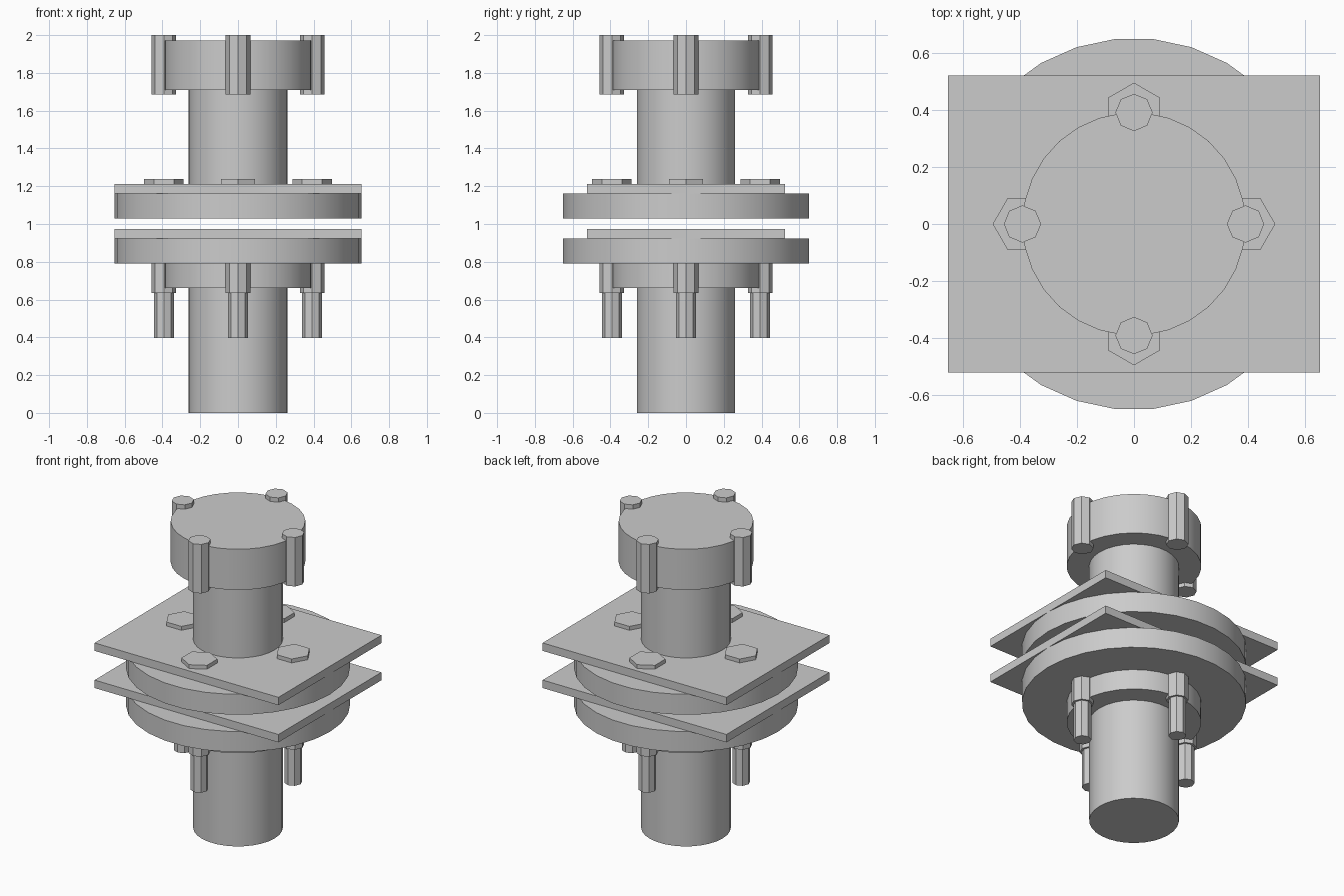
import bpy
import math

if "Cube" in bpy.data.objects:
    bpy.data.objects.remove(bpy.data.objects["Cube"], do_unlink=True)

steel = bpy.data.materials.new("plain grey steel")
steel.use_nodes = True
GREY = (0.6, 0.6, 0.6, 1.0)
steel.diffuse_color = GREY
steel.node_tree.nodes["Principled BSDF"].inputs["Base Color"].default_value = GREY

R = 0.654             # main disc radius, all other sizes are fractions of it
BOLT_CIRCLE = 0.6 * R


def finish(name):
    obj = bpy.context.object
    obj.name = name
    obj.data.materials.append(steel)
    bpy.ops.object.shade_smooth_by_angle(angle=math.radians(30))
    return obj


def cylinder(name, radius, bottom, top, sides=30, x=0, y=0, first_angle=0):
    """Upright prism with one corner pointing along first_angle."""
    bpy.ops.mesh.primitive_cylinder_add(
        vertices=sides, radius=radius, depth=top - bottom,
        location=(x, y, (bottom + top) / 2),
        rotation=(0, 0, first_angle - math.pi / 2))
    return finish(name)


def plate(name, bottom, top):
    bpy.ops.mesh.primitive_cube_add(size=1, location=(0, 0, (bottom + top) / 2))
    bpy.context.object.scale = (2 * R, 1.6 * R, top - bottom)
    bpy.ops.object.transform_apply(location=False, rotation=False, scale=True)
    return finish(name)


def bolt_ring(name, radius, bottom, top, sides):
    """Four equal prisms around the bolt circle, corners pointing outward."""
    for i, side in enumerate(("left", "back", "right", "front")):
        a = i * math.pi / 2
        cylinder(f"{side}_{name}", radius, bottom, top, sides,
                 BOLT_CIRCLE * math.cos(a), BOLT_CIRCLE * math.sin(a), a)


# Lower half: pipe, collar, disc and square plate
cylinder("lower_pipe", 0.4 * R, 0, 0.70)
cylinder("lower_collar", 0.6 * R, 0.66, 0.92)
cylinder("lower_disc", R, 0.79, 0.922)
plate("lower_plate", 0.922, 0.973)

# Upper half: disc, plate, pipe and cap
cylinder("upper_disc", R, 1.03, 1.161)
plate("upper_plate", 1.161, 1.212)
cylinder("upper_pipe", 0.4 * R, 1.20, 1.75)
cylinder("top_cap", 0.6 * R, 1.71, 1.972)

# Fasteners
bolt_ring("cap_bolt", 0.1 * R, 1.685, 2.0, 8)
bolt_ring("plate_bolt_head", 0.16 * R, 1.20, 1.237, 6)
bolt_ring("collar_bolt", 0.1 * R, 0.635, 0.92, 8)
bolt_ring("bolt_shaft", 0.08 * R, 0.397, 0.70, 8)
